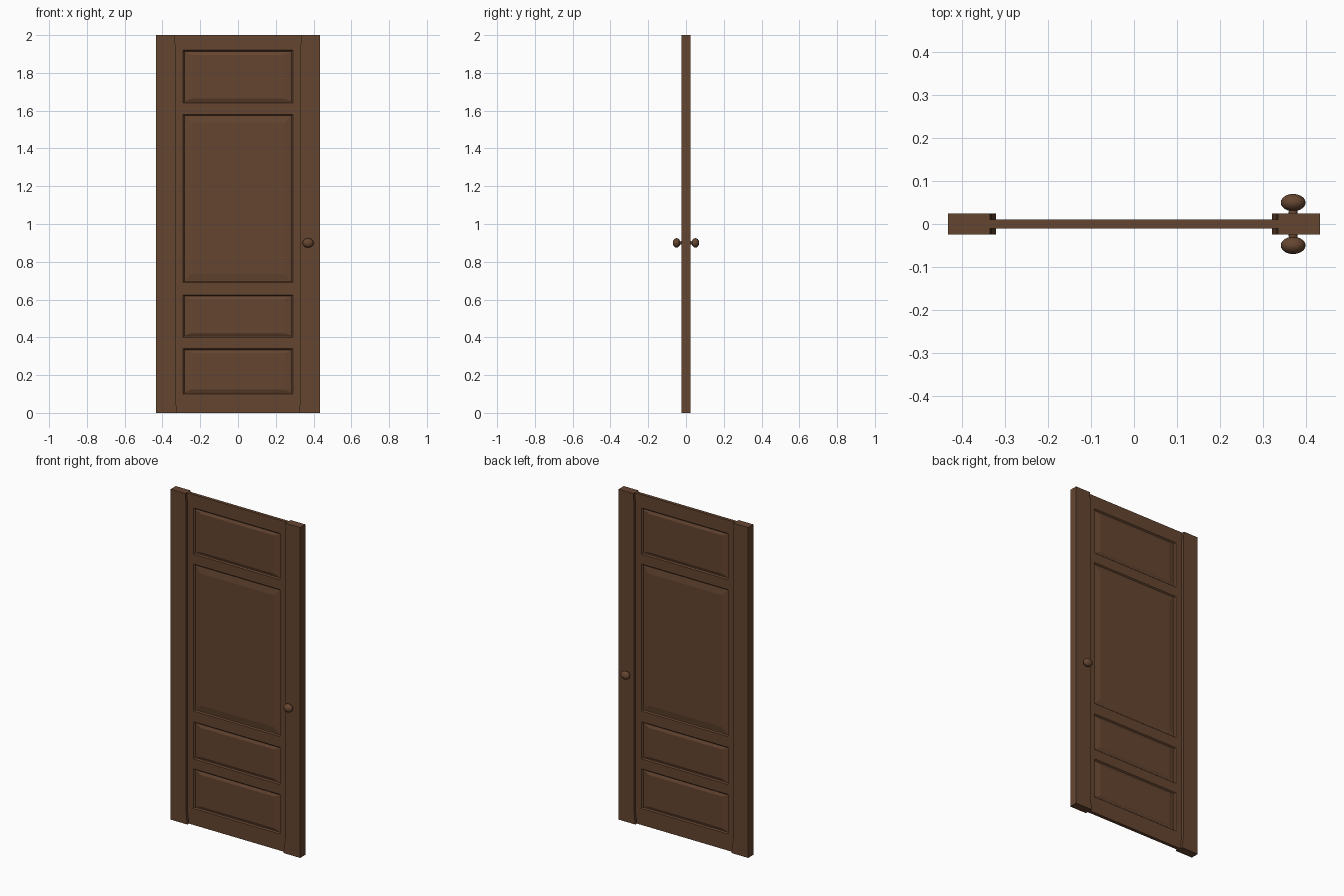
import bpy, bmesh, math
from mathutils import Matrix, Vector

if "Cube" in bpy.data.objects:
    bpy.data.objects.remove(bpy.data.objects["Cube"])

wood = bpy.data.materials.new("brown_wood")
wood.diffuse_color = (0.13, 0.06, 0.03, 1)
wood.use_nodes = True
wood.node_tree.nodes["Principled BSDF"].inputs["Base Color"].default_value = wood.diffuse_color


def finish(bm, name, mirror=None):
    bmesh.ops.remove_doubles(bm, verts=bm.verts, dist=1e-5)
    bmesh.ops.recalc_face_normals(bm, faces=bm.faces)
    me = bpy.data.meshes.new(name)
    bm.to_mesh(me)
    bm.free()
    me.materials.append(wood)
    ob = bpy.data.objects.new(name, me)
    bpy.context.collection.objects.link(ob)
    if mirror is not None:
        m = ob.modifiers.new("mirror", 'MIRROR')
        m.use_axis = [i == mirror for i in range(3)]
        m.use_mirror_merge = True
        m.merge_threshold = 1e-4
    return ob


def quad(bm, pts):
    return bm.faces.new([bm.verts.new(p) for p in pts])


# Stiles: inner edge flares slightly at the foot and tapers at the top
bm = bmesh.new()
outline = [(0.434, 0), (0.434, 2), (0.336, 2), (0.332, 1.95), (0.332, 0.08), (0.322, 0)]
face = bm.faces.new([bm.verts.new((x, -0.025, z)) for x, z in outline])
ext = bmesh.ops.extrude_face_region(bm, geom=[face])
bmesh.ops.translate(bm, vec=(0, 0.05, 0),
                    verts=[g for g in ext["geom"] if isinstance(g, bmesh.types.BMVert)])
finish(bm, "stiles", mirror=0)

# Centre board: rails around four raised panels, built as a half and mirrored front to back
HALF, T = 0.34, 0.010
# bottom z, top z, field bevel in x, field bevel in z
panels = [(0.10, 0.34, 0.034, 0.014), (0.40, 0.625, 0.034, 0.014),
          (0.69, 1.58, 0.034, 0.036), (1.64, 1.92, 0.034, 0.014)]
PX = 0.29
bm = bmesh.new()
xs = [-HALF, -PX, PX, HALF]
zs = [0] + [z for p in panels for z in p[:2]] + [2]
for j in range(len(zs) - 1):
    for i in range(3):
        if i == 1 and j % 2:
            continue
        a, b, c, d = xs[i], xs[i + 1], zs[j], zs[j + 1]
        quad(bm, [(a, -T, c), (b, -T, c), (b, -T, d), (a, -T, d)])
    for x in (-HALF, HALF):
        quad(bm, [(x, -T, zs[j]), (x, -T, zs[j + 1]), (x, 0, zs[j + 1]), (x, 0, zs[j])])
for z in (0, 2):
    for i in range(3):
        quad(bm, [(xs[i], -T, z), (xs[i + 1], -T, z), (xs[i + 1], 0, z), (xs[i], 0, z)])


def ring(z0, z1, dx, dz, y):
    x = PX - dx
    return [(-x, y, z0 + dz), (x, y, z0 + dz), (x, y, z1 - dz), (-x, y, z1 - dz)]


for z0, z1, bx, bz in panels:
    rings = [ring(z0, z1, 0, 0, -T), ring(z0, z1, 0.006, 0.006, -0.003),
             ring(z0, z1, 0.010, 0.010, -0.003),
             ring(z0, z1, 0.010 + bx, 0.010 + bz, -0.009)]
    for r, s in zip(rings, rings[1:]):
        for k in range(4):
            n = (k + 1) % 4
            quad(bm, [r[k], r[n], s[n], s[k]])
    quad(bm, rings[-1])
finish(bm, "panelled_board", mirror=1)

# Knobs: turned profile (radius, distance from door centre), mirrored to both faces
bm = bmesh.new()
prof = [(0.011, 0.022), (0.010, 0.031)]
for k in range(2, 13):
    a = math.pi * k / 12
    prof.append((0.029 * math.sin(a), 0.050 - 0.020 * math.cos(a)))
vs = [bm.verts.new((0.371 + r, -d, 0.9)) for r, d in prof]
edges = [bm.edges.new(e) for e in zip(vs, vs[1:])]
bmesh.ops.spin(bm, geom=vs + edges, cent=(0.371, 0, 0.9), axis=(0, 1, 0),
               angle=2 * math.pi, steps=24, use_merge=True)
bmesh.ops.scale(bm, vec=(1, 1, 0.86), verts=bm.verts,
                space=Matrix.Translation((0, 0, -0.9)))
knob = finish(bm, "door_knobs", mirror=1)
bpy.context.view_layer.objects.active = knob
knob.select_set(True)
bpy.ops.object.shade_smooth_by_angle(angle=math.radians(40))
